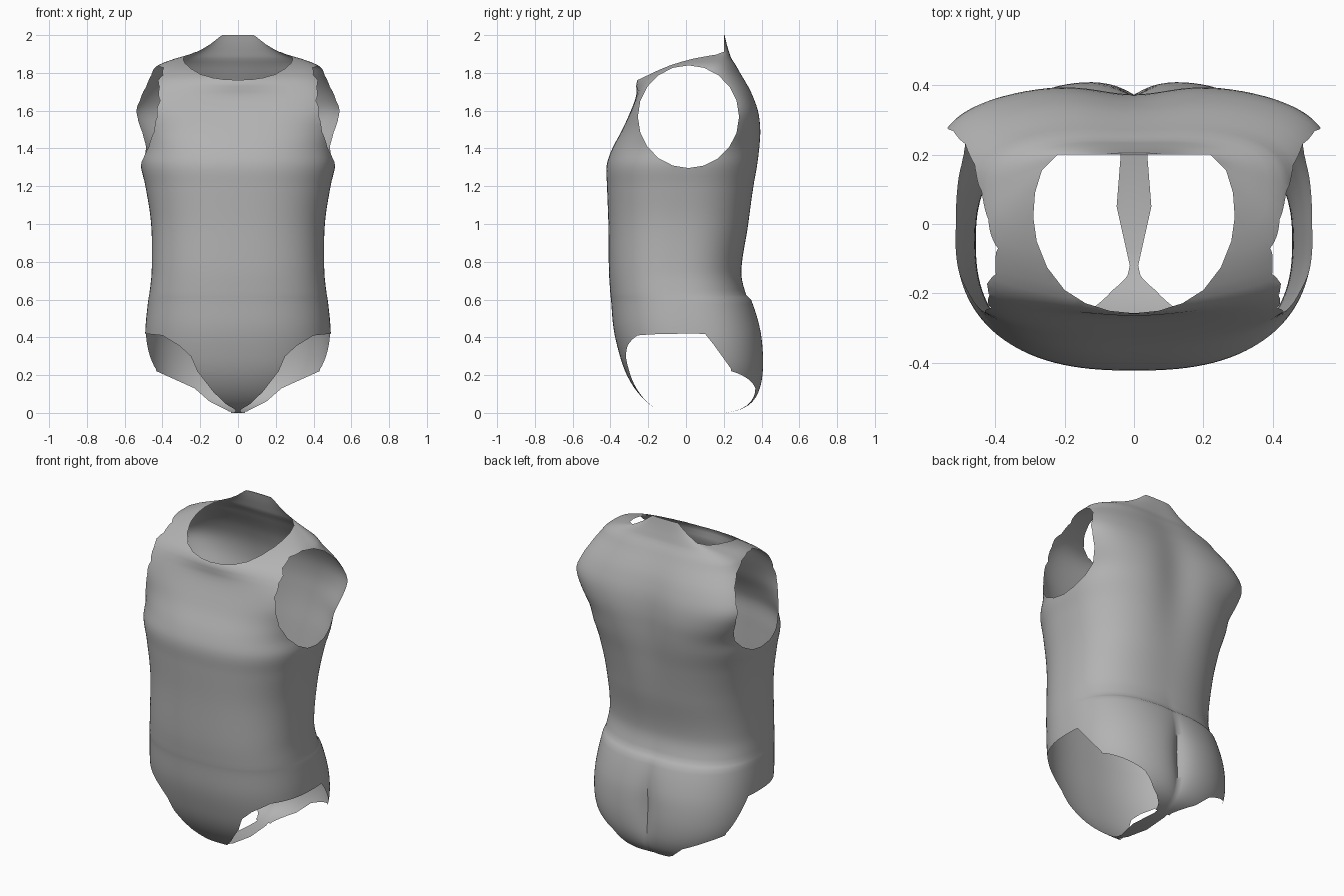
import bpy, bmesh, math
from math import sin, cos, pi, exp

cube = bpy.data.objects.get("Cube")
if cube:
    bpy.data.objects.remove(cube)


def flat_material(name, value):
    mat = bpy.data.materials.new(name)
    mat.use_nodes = True
    mat.diffuse_color = (value, value, value, 1)
    mat.node_tree.nodes["Principled BSDF"].inputs["Base Color"].default_value = mat.diffuse_color
    return mat


grey = flat_material("plain grey", 0.45)
cut_mat = bpy.data.materials.new("cutter surface")


def make_object(name, bm, mat):
    bmesh.ops.recalc_face_normals(bm, faces=bm.faces[:])
    mesh = bpy.data.meshes.new(name)
    bm.to_mesh(mesh)
    bm.free()
    mesh.materials.append(mat)
    obj = bpy.data.objects.new(name, mesh)
    bpy.context.collection.objects.link(obj)
    return obj


def loft(rings):
    bm = bmesh.new()
    loops = [[bm.verts.new(p) for p in ring] for ring in rings]
    count = len(loops[0])
    for low, high in zip(loops, loops[1:]):
        for i in range(count):
            j = (i + 1) % count
            bm.faces.new((low[i], low[j], high[j], high[i]))
    bm.faces.new(loops[0])
    bm.faces.new(loops[-1])
    return bm


# Torso sections: height, half width, front y, back y
SECTIONS = [
    (0, .12, -.08, .22), (.02, .23, -.15, .3), (.06, .35, -.21, .36),
    (.13, .42, -.272, .4), (.22, .47, -.322, .418), (.33, .49, -.358, .418),
    (.45, .49, -.384, .4), (.6, .475, -.397, .348), (.625, .47, -.4, .322),
    (.75, .457, -.408, .294), (1, .46, -.411, .335), (1.2, .49, -.418, .37),
    (1.31, .515, -.42, .39), (1.4, .518, -.39, .4), (1.5, .55, -.337, .402),
    (1.6, .573, -.292, .387), (1.7, .535, -.25, .35), (1.76, .495, -.215, .317),
    (1.8, .46, -.165, .293), (1.84, .425, -.09, .27), (1.875, .335, .01, .247),
    (1.9, .25, .1, .237), (1.95, .16, .14, .22), (2, .11, .16, .207)]


def section_at(z):
    """Smooth interpolation through the section table."""
    k = max(i for i in range(len(SECTIONS) - 1) if SECTIONS[i][0] <= z)
    p1, p2 = SECTIONS[k], SECTIONS[k + 1]
    p0, p3 = SECTIONS[max(k - 1, 0)], SECTIONS[min(k + 2, len(SECTIONS) - 1)]
    h = p2[0] - p1[0]
    t = (z - p1[0]) / h
    out = []
    for c in (1, 2, 3):
        m1 = (p2[c] - p0[c]) / (p2[0] - p0[0]) * h
        m2 = (p3[c] - p1[c]) / (p3[0] - p1[0]) * h
        d = p2[c] - p1[c]
        out.append(p1[c] + t * (m1 + t * (3 * d - 2 * m1 - m2 + t * (m1 + m2 - 2 * d))))
    return out


def bump(x, centre, width):
    return exp(-((x - centre) / width) ** 2)


def torso_ring(z, count=128):
    half, front, back = section_at(z)
    # the widest line moves backwards at the shoulder blades
    mid = (front + back) / 2 + .08 * bump(z, 1.6, .18)
    front_power = 2.5 + 2 * bump(z, 1.72, .19)
    back_power = 2.5 + .6 * bump(z, 1.6, .25)
    ring = []
    for i in range(count):
        a = 2 * pi * i / count
        c, s = cos(a), sin(a)
        n = back_power if s > 0 else front_power
        depth = back - mid if s > 0 else mid - front
        r = (abs(c) ** n + abs(s) ** n) ** (-1 / n)
        x, y = half * r * c, mid + depth * r * s
        if s > 0:
            # seat cleft and the shallow hollow along the spine
            y -= .055 * bump(z, .3, .22) * exp(-abs(x) / .06)
            y -= .03 * bump(z, 1.45, .35) * bump(x, 0, .14)
        else:
            # slight flare under the front neckline
            y -= .045 * bump(z, 1.77, .06) * bump(x, 0, .22)
        ring.append((x, y, z))
    return ring


heights = []
for lower, upper in zip(SECTIONS, SECTIONS[1:]):
    steps = max(2, round((upper[0] - lower[0]) / .025))
    heights += [lower[0] + (upper[0] - lower[0]) * i / steps for i in range(steps)]
torso = make_object("bodysuit", loft([torso_ring(z) for z in heights + [2]]), grey)

# Cutters for the openings
cutters = []


def add_cutter(name, rings):
    obj = make_object(name, loft(rings), cut_mat)
    obj.hide_render = True
    cutters.append(obj)


neck_half = [(.07, -.25), (.14, -.228), (.2, -.19), (.25, -.125), (.28, -.05),
             (.29, .02), (.285, .09), (.265, .155), (.22, .2)]
neck = [(0, -.257)] + neck_half + [(-x, y) for x, y in reversed(neck_half)]
add_cutter("neck_cutter", [[(x, y, z) for x, y in neck] for z in (1.73, 2.3)])

front_leg = [(.035, -.1), (.035, .02), (.13, .11), (.215, .22), (.25, .3),
             (.31, .355), (.4, .41), (.5, .42), (.7, .42), (.7, .25), (.7, -.1)]
back_leg = [(.05, -.1), (.05, .01), (.15, .06), (.23, .13), (.43, .22),
            (.49, .31), (.7, .31), (.7, -.1)]
# the crotch strip narrows towards the front: y, inner edge x
STRIP = [(-.8, .035), (-.22, .035), (-.12, .012), (.05, .05)]
arm_angles = [2 * pi * i / 20 for i in range(20)]
for side, label in ((1, "left"), (-1, "right")):
    add_cutter(label + "_arm_cutter",
               [[(side * x, .013 + .268 * cos(a), 1.568 + .272 * sin(a)) for a in arm_angles]
                for x in (.3, .9)])
    leg_rings = [[(side * (inner if i < 2 else x), y, z) for i, (x, z) in enumerate(front_leg)]
                 for y, inner in STRIP]
    leg_rings.append([(side * x, min(.24, .1 + (.42 - z) * .8), z) for x, z in front_leg])
    add_cutter(label + "_front_leg_cutter", leg_rings)
    add_cutter(label + "_back_leg_cutter",
               [[(side * x, y, z) for x, z in back_leg] for y in (.07, .8)])

for cutter in cutters:
    mod = torso.modifiers.new(cutter.name, 'BOOLEAN')
    mod.object = cutter
    mod.operation = 'DIFFERENCE'
    mod.solver = 'EXACT'
    mod.material_mode = 'TRANSFER'

# Bake the cuts, then drop the inner walls so only the thin cloth remains
graph = bpy.context.evaluated_depsgraph_get()
result = bpy.data.meshes.new_from_object(torso.evaluated_get(graph))
torso.modifiers.clear()
wall_slots = {i for i, m in enumerate(result.materials) if m and m.name.startswith("cutter")}
bm = bmesh.new()
bm.from_mesh(result)
bmesh.ops.delete(bm, geom=[f for f in bm.faces if f.material_index in wall_slots], context='FACES')
for face in bm.faces:
    face.material_index = 0
bm.to_mesh(result)
bm.free()
result.materials.clear()
result.materials.append(grey)
torso.data = result
for cutter in cutters:
    bpy.data.objects.remove(cutter)
bpy.data.materials.remove(cut_mat)

bpy.context.view_layer.objects.active = torso
torso.select_set(True)
bpy.ops.object.shade_smooth_by_angle(angle=math.radians(50))
